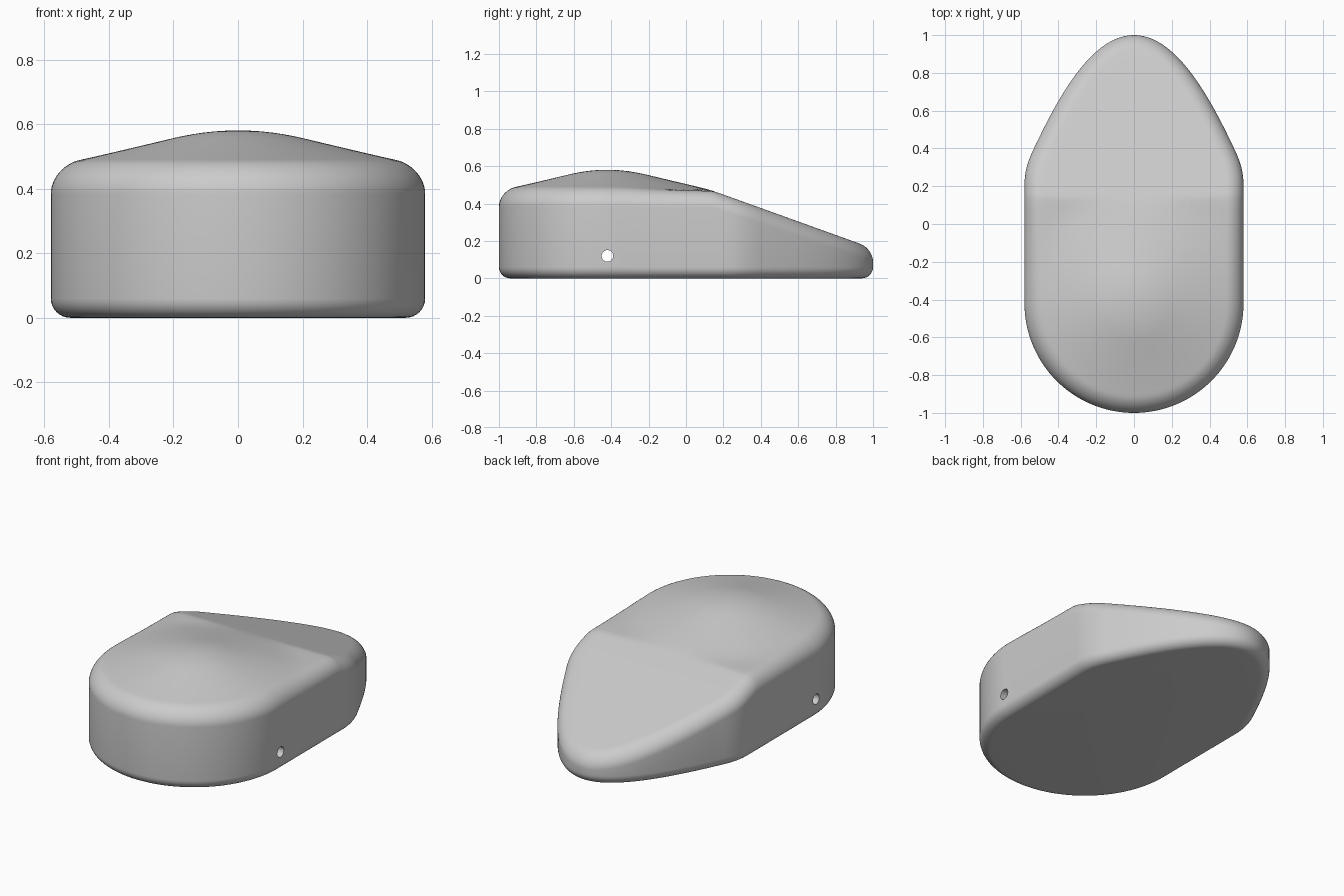
import bpy, bmesh, math
from mathutils import Vector
from mathutils.geometry import interpolate_bezier

cube = bpy.data.objects.get("Cube")
if cube:
    bpy.data.objects.remove(cube, do_unlink=True)

R = 0.58            # half width and nose radius
NOSE_Y = -0.42      # centre of the rounded nose and of the dome
CREASE_Y = 0.15     # where the ramp begins
TOP_R, BOTTOM_R = 0.09, 0.06
centre = Vector((0, NOSE_Y))


def material(name, rgb):
    mat = bpy.data.materials.new(name)
    mat.use_nodes = True
    mat.diffuse_color = (*rgb, 1)
    mat.node_tree.nodes["Principled BSDF"].inputs["Base Color"].default_value = (*rgb, 1)
    return mat


def roof(x, y):
    """Low dome that fades to a flat shoulder, cut by a ramp at the back."""
    r = math.hypot(x, y - NOSE_Y)
    dome = 0.58 - 0.6 * r * r if r < 0.2 else 0.556 - 0.24 * (r - 0.2)
    shoulder = 0.467
    dome = (dome + shoulder + math.hypot(dome - shoulder, 0.015)) / 2
    ramp = 0.466 - 0.36 * (y - CREASE_Y)
    return (dome + ramp - math.hypot(dome - ramp, 0.006)) / 2


def half_outline():
    """Right-hand edge from the nose to the tail: points with outward normals."""
    pts = []
    for i in range(33):
        a = math.radians(-90 + 90 * i / 32)
        pts.append(centre + R * Vector((math.cos(a), math.sin(a))))
    pts += [Vector((R, y)) for y in (-0.3, -0.15, 0, 0.08, 0.13, CREASE_Y, 0.17)]
    for knots in (((R, 0.2), (R, 0.29), (0.555, 0.35), (0.525, 0.41)),
                  ((0.525, 0.41), (0.37, 0.74), (0.2, 1), (0, 1))):
        curve = interpolate_bezier(*[Vector((*k, 0)) for k in knots], 25)
        pts += [p.xy for p in curve if (p.xy - pts[-1]).length > 1e-4]
    normals = []
    for i, p in enumerate(pts):
        t = pts[min(i + 1, len(pts) - 1)] - pts[max(i - 1, 0)]
        normals.append(Vector((t.y, -t.x)).normalized())
    normals[0], normals[-1] = Vector((0, -1)), Vector((0, 1))
    return list(zip(pts, normals))


half = half_outline()
mirror = Vector((-1, 1))
outline = half + [(p * mirror, n * mirror) for p, n in reversed(half[1:-1])]
count = len(outline)

bm = bmesh.new()


def add_ring(points):
    return [bm.verts.new(p) for p in points]


def bridge(a, b):
    return [bm.faces.new((a[i], a[(i + 1) % count], b[(i + 1) % count], b[i]))
            for i in range(count)]


# Rounded bottom edge
rings = []
for s in range(9):
    a = math.pi / 2 * s / 8
    d, z = BOTTOM_R * (1 - math.sin(a)), BOTTOM_R * (1 - math.cos(a))
    rings.append(add_ring([(*(p - n * d), z) for p, n in outline]))
bm.faces.new(reversed(rings[0]))

# Upright wall and rounded top edge, a little tighter around the tail
for s in range(13):
    a = math.pi / 2 * s / 12
    ring = []
    for p, n in outline:
        r = TOP_R - (0.02 * max(0, n.y) if p.y > 0 else 0)
        q = p - n * r * (1 - math.cos(a))
        ring.append((*q, roof(*q) - r * (1 - math.sin(a))))
    rings.append(add_ring(ring))
for a, b in zip(rings, rings[1:]):
    bridge(a, b)

# Roof surface, shrinking to the dome centre
rim = [v.co.xy.copy() for v in rings[-1]]
top_faces, last = [], rings[-1]
for s in range(1, 24):
    new = add_ring([(*p.lerp(centre, s / 24), 0.5) for p in rim])
    top_faces += bridge(last, new)
    last = new
apex = bm.verts.new((*centre, 0.5))
top_faces += [bm.faces.new((last[i], last[(i + 1) % count], apex)) for i in range(count)]

# Cut the roof along the crease, then raise it to its shape
for y in (0.13, CREASE_Y, 0.17):
    top_faces = [f for f in top_faces if f.is_valid]
    geom = set(top_faces)
    for f in top_faces:
        geom.update(f.edges)
        geom.update(f.verts)
    cut = bmesh.ops.bisect_plane(bm, geom=list(geom), dist=1e-5,
                                 plane_co=(0, y, 0), plane_no=(0, 1, 0))
    top_faces = [g for g in cut["geom"] if isinstance(g, bmesh.types.BMFace)]
for v in {v for f in top_faces for v in f.verts}:
    v.co.z = roof(v.co.x, v.co.y)
bmesh.ops.recalc_face_normals(bm, faces=bm.faces)

mesh = bpy.data.meshes.new("body")
bm.to_mesh(mesh)
bm.free()
body = bpy.data.objects.new("body", mesh)
bpy.context.collection.objects.link(body)
mesh.materials.append(material("light grey", (0.6, 0.6, 0.6)))

# Cross hole through both sides
bpy.ops.mesh.primitive_cylinder_add(vertices=32, radius=0.031, depth=2,
                                    location=(0, NOSE_Y, 0.12),
                                    rotation=(0, math.pi / 2, 0))
cutter = bpy.context.object
cutter.name = "hole_cutter"
cutter.hide_render = True
cutter.data.materials.append(mesh.materials[0])
hole = body.modifiers.new("hole", "BOOLEAN")
hole.operation, hole.solver, hole.object = "DIFFERENCE", "EXACT", cutter

bpy.ops.object.select_all(action="DESELECT")
body.select_set(True)
bpy.context.view_layer.objects.active = body
bpy.ops.object.modifier_apply(modifier="hole")
bpy.data.objects.remove(cutter, do_unlink=True)
bpy.ops.object.shade_smooth_by_angle(angle=math.radians(35))
